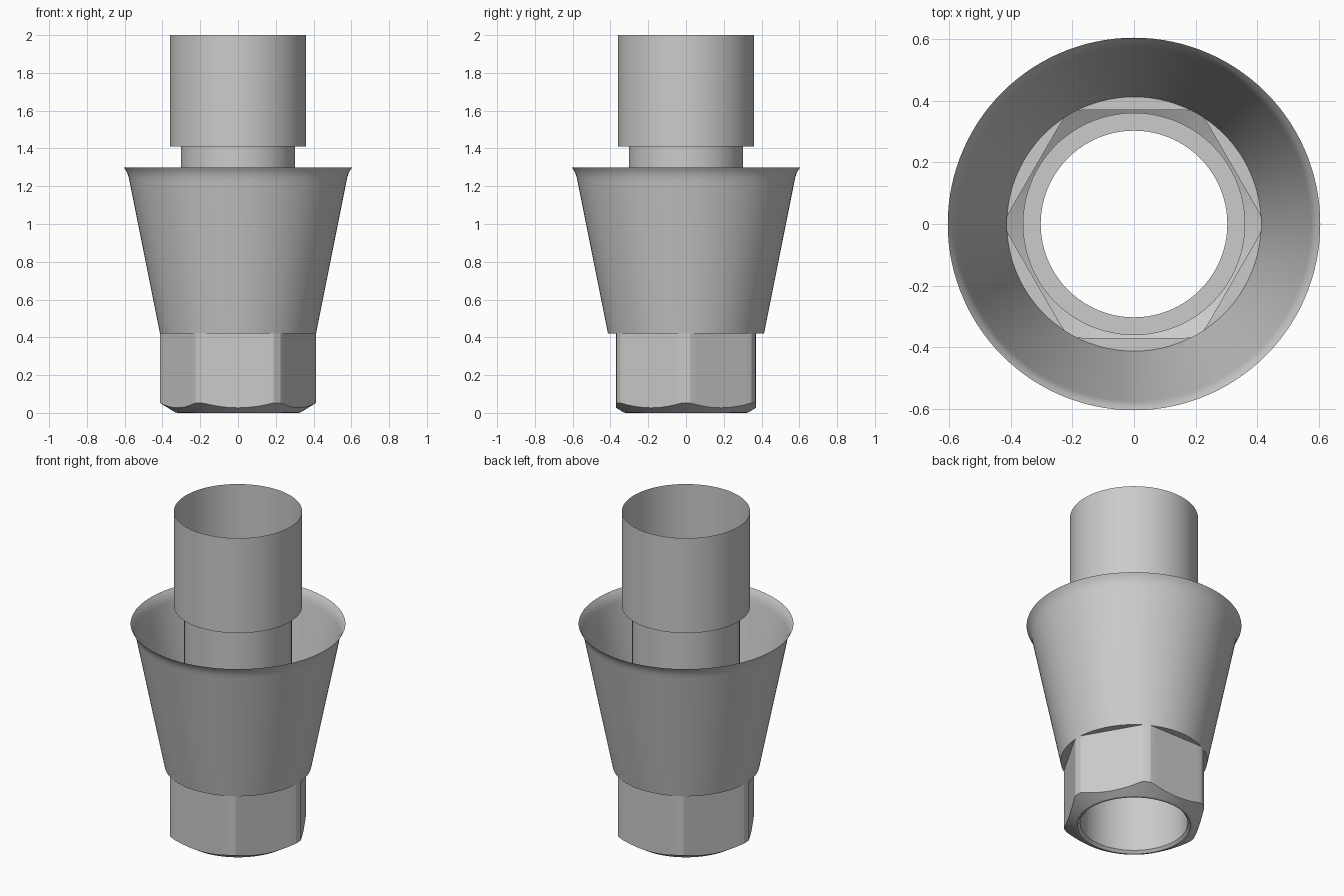
import bpy, bmesh, math

cube = bpy.data.objects.get("Cube")
if cube:
    bpy.data.objects.remove(cube, do_unlink=True)

SEG = 120
APOTHEM, CORNER = 0.37, 0.413
BASE_R, BASE_TOP = 0.33, 0.42

grey = bpy.data.materials.new("brushed grey metal")
grey.use_nodes = True
grey.diffuse_color = (0.6, 0.6, 0.6, 1)
grey.node_tree.nodes["Principled BSDF"].inputs["Base Color"].default_value = (0.6, 0.6, 0.6, 1)


def circle(r, z):
    return lambda a: (r, z)


def hex_radius(a):
    # flats face front and back, corners are turned down to a round
    off = a % (math.pi / 3) - math.pi / 6
    return min(APOTHEM / math.cos(off), CORNER)


def hex_top(a):
    return hex_radius(a), BASE_TOP


def hex_chamfer(a):
    r = hex_radius(a)
    return r, (r - BASE_R) * math.tan(math.radians(30)) + 0.004


def shell(name, rings):
    """Loft an open thin surface through rings listed from bottom to top."""
    bm = bmesh.new()
    loops = []
    for ring in rings:
        loop = []
        for i in range(SEG):
            a = math.tau * i / SEG
            r, z = ring(a)
            loop.append(bm.verts.new((r * math.cos(a), r * math.sin(a), z)))
        loops.append(loop)
    for low, high in zip(loops, loops[1:]):
        for i in range(SEG):
            j = (i + 1) % SEG
            bm.faces.new((low[i], low[j], high[j], high[i]))
    bmesh.ops.remove_doubles(bm, verts=bm.verts, dist=0.0005)
    mesh = bpy.data.meshes.new(name)
    bm.to_mesh(mesh)
    bm.free()
    mesh.materials.append(grey)
    obj = bpy.data.objects.new(name, mesh)
    bpy.context.collection.objects.link(obj)
    bpy.ops.object.select_all(action="DESELECT")
    obj.select_set(True)
    bpy.context.view_layer.objects.active = obj
    bpy.ops.object.shade_smooth_by_angle(angle=math.radians(20))
    return obj


# Hexagonal foot with a turned chamfer underneath and a ledge on top
shell("hex_foot", [circle(0.318, 0), circle(BASE_R, 0.002), hex_chamfer,
                   hex_top, circle(CORNER, BASE_TOP)])

# Open tapered cup with a flared lip
lip = [(0.574, 1.225), (0.578, 1.245), (0.584, 1.264), (0.593, 1.283), (0.605, 1.3)]
shell("tapered_cup", [circle(CORNER, BASE_TOP)] + [circle(r, z) for r, z in lip])

# Inner tube, eased at the bottom bore
shell("inner_tube", [circle(0.318, 0), circle(0.303, 0.015), circle(0.303, 1.41)])

# Wider open sleeve on top, with its flat underside step
shell("top_sleeve", [circle(0.303, 1.41), circle(0.361, 1.41), circle(0.361, 2)])
